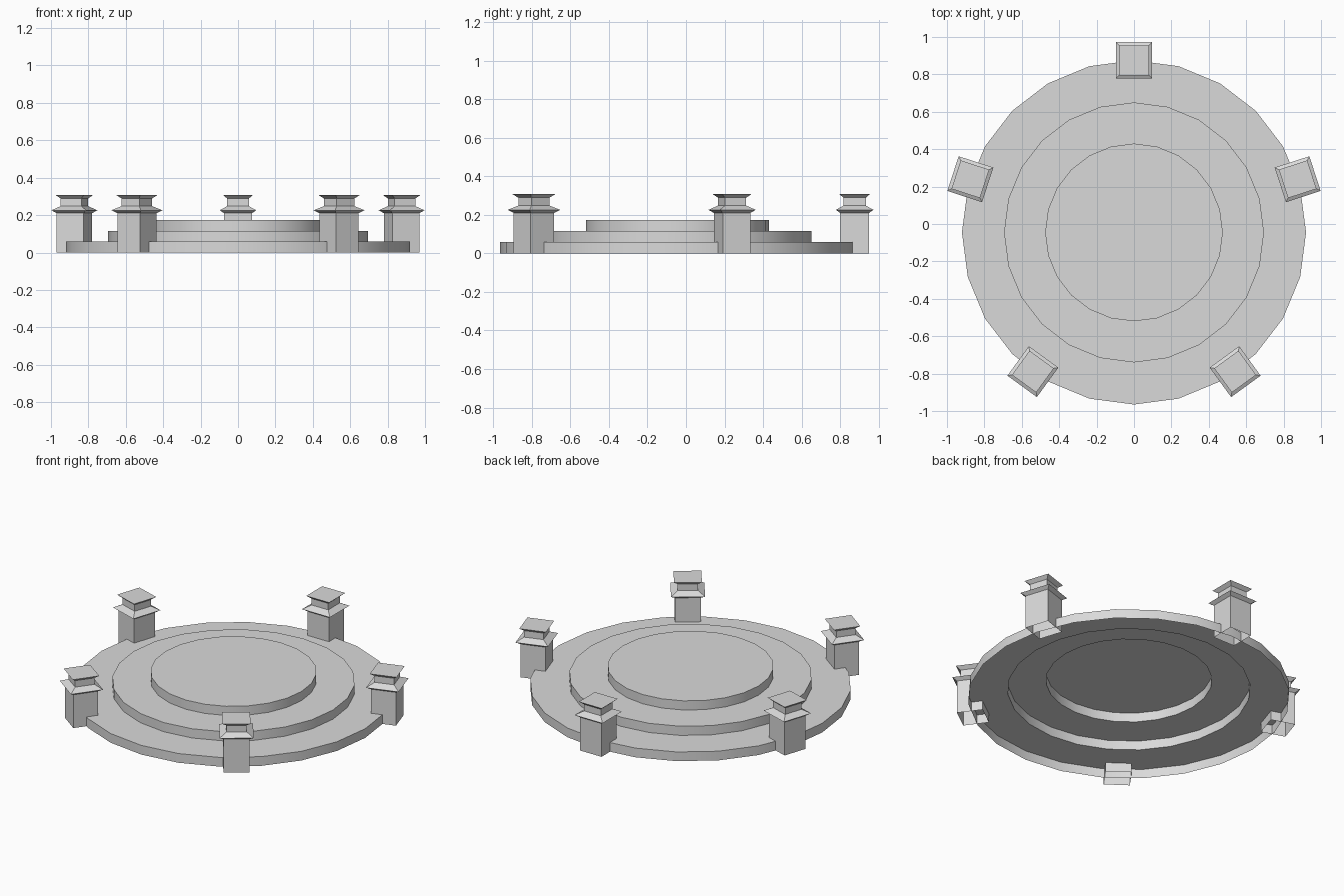
import bpy, bmesh
from math import sin, cos, pi, radians, sqrt

if "Cube" in bpy.data.objects:
    bpy.data.objects.remove(bpy.data.objects["Cube"], do_unlink=True)

# Single stone colour
STONE = (0.7, 0.7, 0.7, 1)
stone = bpy.data.materials.new("pale grey stone")
stone.use_nodes = True
stone.diffuse_color = STONE
stone.node_tree.nodes["Principled BSDF"].inputs["Base Color"].default_value = STONE

CENTRE_Y = -0.045
RING_RADIUS = 0.92


def turned_shell(name, profile, sides, turn=0.0):
    """Sweep a (radius, height) profile round z; closed on top, open below."""
    bm = bmesh.new()
    rings = []
    for radius, height in profile:
        angles = [turn + 2 * pi * i / sides for i in range(sides)]
        rings.append([bm.verts.new((radius * cos(a), radius * sin(a), height))
                      for a in angles])
    for low, high in zip(rings, rings[1:]):
        for i in range(sides):
            j = (i + 1) % sides
            bm.faces.new((low[i], low[j], high[j], high[i]))
    bm.faces.new(rings[-1])
    mesh = bpy.data.meshes.new(name)
    bm.to_mesh(mesh)
    bm.free()
    mesh.materials.append(stone)
    obj = bpy.data.objects.new(name, mesh)
    bpy.context.collection.objects.link(obj)
    return obj


# Three-step round platform, hollow underneath
steps = [(RING_RADIUS, 0.0, 0.058), (0.695, 0.058, 0.116), (0.475, 0.116, 0.174)]
outline = [(r, z) for r, low, high in steps for z in (low, high)]
platform = turned_shell("stepped_platform", outline, 24)
platform.location.y = CENTRE_Y
bpy.context.view_layer.objects.active = platform
platform.select_set(True)
bpy.ops.object.shade_smooth_by_angle(angle=radians(30))
platform.select_set(False)

# Five square pillars round the rim: shaft, flared collar, neck, flared cap
pillar_outline = [(0.075, 0.0), (0.075, 0.21), (0.0975, 0.226),
                  (0.058, 0.248), (0.058, 0.289), (0.08, 0.308)]
corners = [(half * sqrt(2), z) for half, z in pillar_outline]
for k in range(5):
    angle = pi / 2 + k * 2 * pi / 5
    pillar = turned_shell(f"pillar_{k + 1}", corners, 4, pi / 4)
    pillar.location = (RING_RADIUS * cos(angle),
                       CENTRE_Y + RING_RADIUS * sin(angle), 0)
    pillar.rotation_euler.z = angle
